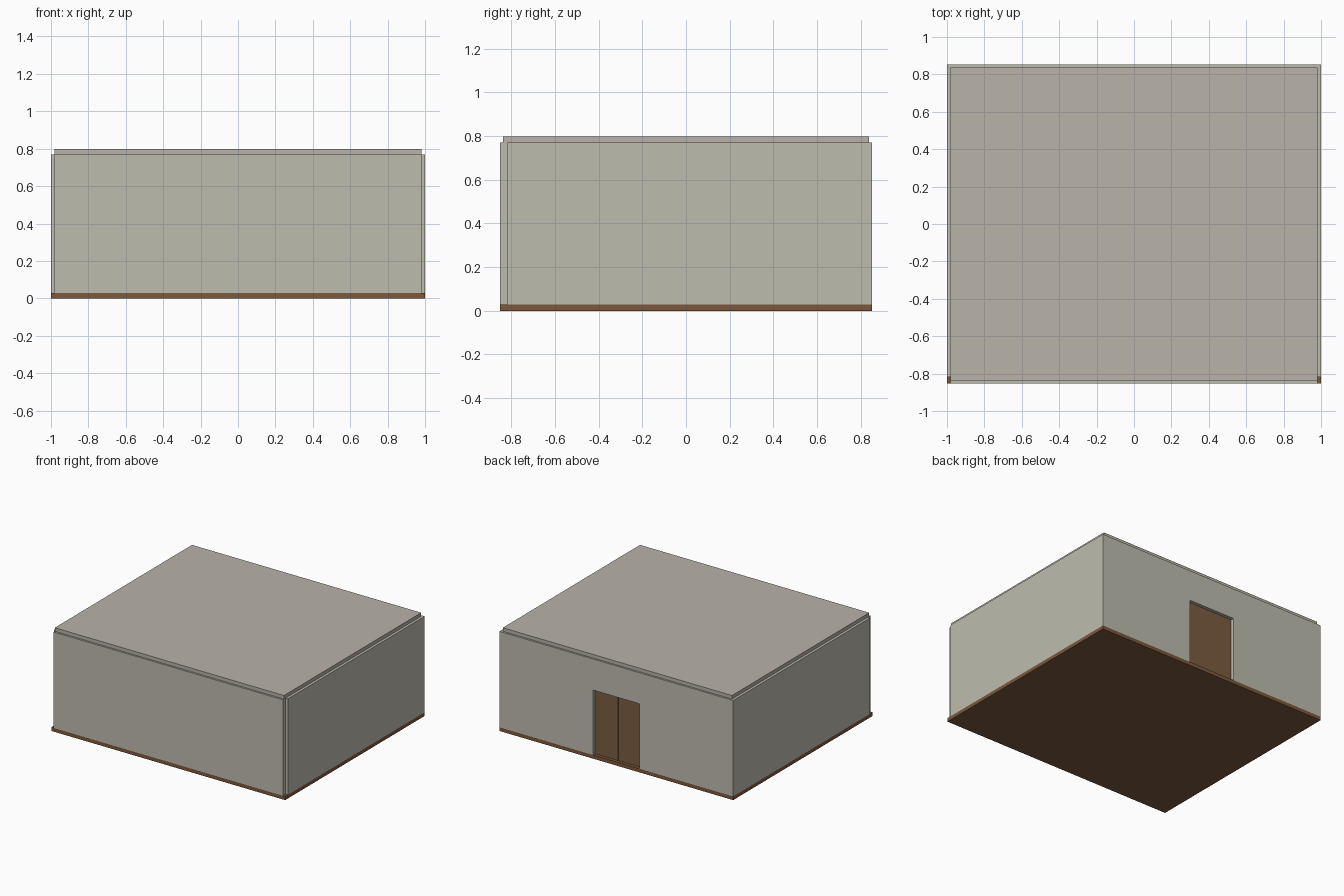
import bpy, bmesh

if "Cube" in bpy.data.objects:
    bpy.data.objects.remove(bpy.data.objects["Cube"])


def srgb(r, g, b):
    f = lambda c: c / 12.92 if c <= 0.04045 else ((c + 0.055) / 1.055) ** 2.4
    return tuple(f(c / 255) for c in (r, g, b)) + (1.0,)


def material(name, rgb):
    m = bpy.data.materials.new(name)
    m.diffuse_color = srgb(*rgb)
    m.use_nodes = True
    m.node_tree.nodes["Principled BSDF"].inputs["Base Color"].default_value = m.diffuse_color
    return m


WALL = material("wall plaster", (190, 188, 175))
CEILING = material("ceiling plaster", (184, 178, 169))
FLOOR = material("floor wood", (124, 88, 60))
DOOR = material("door wood", (124, 92, 66))


def prism(name, outline, y0, y1, mat):
    """Extrude an x-z outline from y0 to y1."""
    bm = bmesh.new()
    face = bm.faces.new([bm.verts.new((x, y0, z)) for x, z in outline])
    ext = bmesh.ops.extrude_face_region(bm, geom=[face])
    verts = [v for v in ext["geom"] if isinstance(v, bmesh.types.BMVert)]
    bmesh.ops.translate(bm, vec=(0, y1 - y0, 0), verts=verts)
    bmesh.ops.recalc_face_normals(bm, faces=bm.faces)
    me = bpy.data.meshes.new(name)
    bm.to_mesh(me)
    bm.free()
    me.materials.append(mat)
    ob = bpy.data.objects.new(name, me)
    bpy.context.collection.objects.link(ob)
    return ob


def box(name, x0, x1, y0, y1, z0, z1, mat):
    return prism(name, [(x0, z0), (x1, z0), (x1, z1), (x0, z1)], y0, y1, mat)


Y = 0.852          # half depth
T = 0.035          # wall thickness
Z0, Z1 = 0.028, 0.77
DW, DH = 0.2, 0.53  # doorway half width and top

# floor slab and ceiling slab
box("floor", -1, 1, -Y, Y, 0, Z0, FLOOR)
box("ceiling", -0.98, 0.98, -0.838, 0.838, Z1 - 0.005, 0.798, CEILING)

# front wall, stopping short of the corners
box("front_wall", -0.98, 0.98, -Y, -Y + T, Z0, Z1, WALL)

# side walls
for side, x0, x1 in (("left", -1, -1 + T), ("right", 1 - T, 1)):
    box(side + "_wall", x0, x1, -Y + T, Y, Z0, Z1, WALL)

# back wall with a doorway
e = 1 - T
prism("back_wall", [(-e, Z0), (-DW, Z0), (-DW, DH), (DW, DH), (DW, Z0),
                    (e, Z0), (e, Z1), (-e, Z1)], Y - T, Y, WALL)

# double door, set back in the doorway
for side, x0, x1 in (("left", -DW, -0.0015), ("right", 0.0015, DW)):
    box(side + "_door_leaf", x0, x1, Y - 0.05, Y - 0.026, Z0, DH, DOOR)
